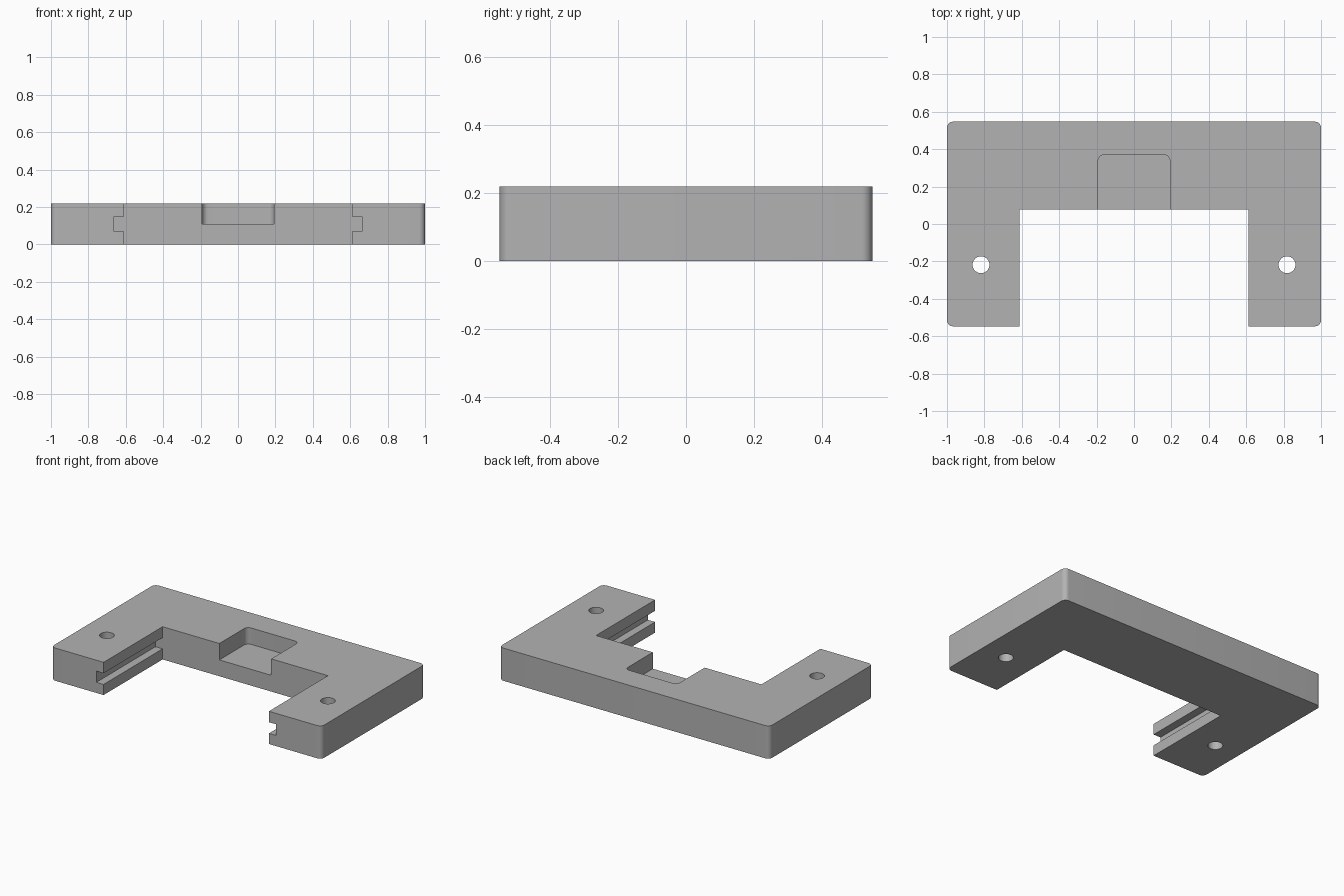
import bpy, bmesh, math

if "Cube" in bpy.data.objects:
    bpy.data.objects.remove(bpy.data.objects["Cube"])

W, D, H = 1.0, 0.547, 0.219        # half width, half depth, height
INNER_X, INNER_Y = 0.612, 0.077    # opening between the arms
R = 0.032                          # corner radius

grey = bpy.data.materials.new("plain grey")
grey.diffuse_color = (0.45, 0.45, 0.45, 1)
grey.use_nodes = True
grey.node_tree.nodes["Principled BSDF"].inputs["Base Color"].default_value = grey.diffuse_color


def arc(cx, cy, r, start, end, n=8):
    """Points along an arc, angles in degrees."""
    return [(cx + r * math.cos(math.radians(start + (end - start) * i / n)),
             cy + r * math.sin(math.radians(start + (end - start) * i / n)))
            for i in range(n + 1)]


def prism(name, pts, z0, z1):
    """Extrude a flat outline from z0 to z1."""
    bm = bmesh.new()
    face = bm.faces.new([bm.verts.new((x, y, z0)) for x, y in pts])
    top = bmesh.ops.extrude_face_region(bm, geom=[face])["geom"]
    for v in top:
        if isinstance(v, bmesh.types.BMVert):
            v.co.z = z1
    bmesh.ops.recalc_face_normals(bm, faces=bm.faces)
    mesh = bpy.data.meshes.new(name)
    bm.to_mesh(mesh)
    bm.free()
    mesh.materials.append(grey)
    ob = bpy.data.objects.new(name, mesh)
    bpy.context.collection.objects.link(ob)
    return ob


# U-shaped body with rounded outer corners
outline = (arc(-W + R, -D + R, R, 270, 180) + arc(-W + R, D - R, R, 180, 90)
           + arc(W - R, D - R, R, 90, 0) + arc(W - R, -D + R, R, 0, -90)
           + [(INNER_X, -D), (INNER_X, INNER_Y), (-INNER_X, INNER_Y), (-INNER_X, -D)])
body = prism("bracket_body", outline, 0, H)

cutters = []

# Shallow pocket in the top, open toward the front
P, PY = 0.192, 0.37
cutters.append(prism("pocket_cutter",
                     [(-P, 0), (P, 0)] + arc(P - R, PY - R, R, 0, 90)
                     + arc(-P + R, PY - R, R, 90, 180), 0.109, H + 0.1))

for side, s in (("left", -1), ("right", 1)):
    # Rail groove along the inner face of the arm
    x0, x1 = s * 0.55, s * 0.665
    cutters.append(prism(side + "_groove_cutter",
                         [(x0, -0.7), (x1, -0.7), (x1, INNER_Y), (x0, INNER_Y)],
                         0.071, 0.146))
    # Screw hole through the arm
    cutters.append(prism(side + "_hole_cutter",
                         arc(s * 0.818, -0.218, 0.045, 0, 360, 40)[:-1], -0.1, H + 0.1))

for c in cutters:
    c.hide_render = True
    c.hide_set(True)
    mod = body.modifiers.new(c.name, 'BOOLEAN')
    mod.operation = 'DIFFERENCE'
    mod.solver = 'EXACT'
    mod.object = c

# Smooth the rounded corners and hole walls, keep real edges sharp
bpy.ops.object.select_all(action='DESELECT')
body.select_set(True)
bpy.context.view_layer.objects.active = body
for m in list(body.modifiers):
    bpy.ops.object.modifier_apply(modifier=m.name)
bpy.ops.object.shade_smooth_by_angle(angle=math.radians(30))
